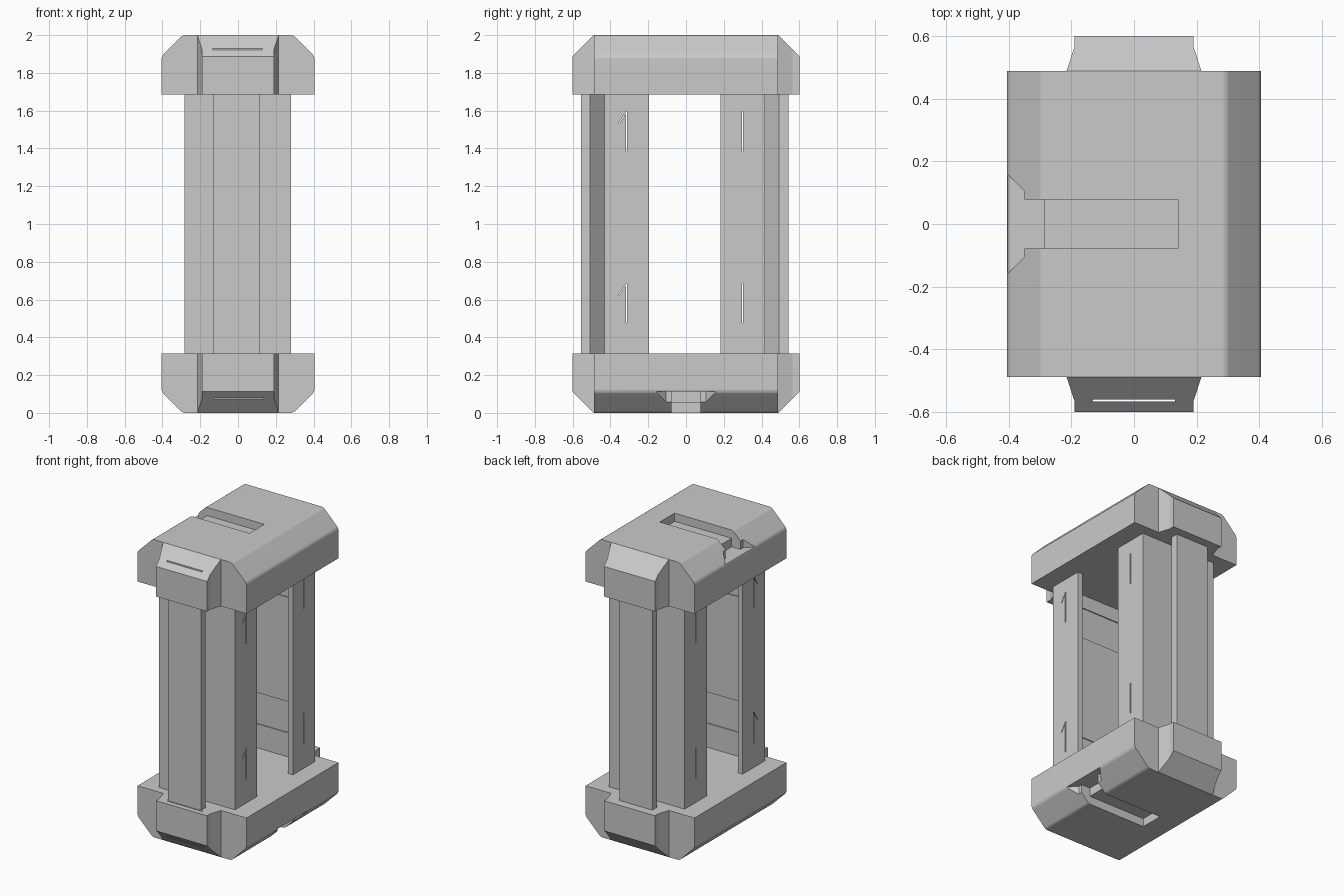
import bpy, bmesh
from math import radians
from mathutils import Matrix, Vector

cube = bpy.data.objects.get("Cube")
if cube:
    bpy.data.objects.remove(cube, do_unlink=True)

GREY = (0.59, 0.59, 0.59, 1)
mat = bpy.data.materials.new("plain_grey")
mat.use_nodes = True
mat.diffuse_color = GREY
mat.node_tree.nodes["Principled BSDF"].inputs["Base Color"].default_value = GREY


def prism(name, points, axis, lo, hi, cuts=(), fillet=0):
    """Extrude an outline along an axis, slice off chamfers given as (point, normal),
    and round the chamfer edges."""
    place = {"x": lambda a, b, h: (h, a, b), "z": lambda a, b, h: (a, b, h)}[axis]
    bm = bmesh.new()
    base = bm.faces.new([bm.verts.new(place(a, b, lo)) for a, b in points])
    grown = bmesh.ops.extrude_face_region(bm, geom=[base])["geom"]
    bmesh.ops.translate(bm, vec=Vector(place(0, 0, hi - lo)),
                        verts=[v for v in grown if isinstance(v, bmesh.types.BMVert)])
    for co, no in cuts:
        cut = bmesh.ops.bisect_plane(bm, geom=bm.verts[:] + bm.edges[:] + bm.faces[:],
                                     plane_co=co, plane_no=no, clear_outer=True)
        edges = [e for e in cut["geom_cut"] if isinstance(e, bmesh.types.BMEdge)]
        bmesh.ops.contextual_create(bm, geom=edges)
    bmesh.ops.recalc_face_normals(bm, faces=bm.faces[:])
    if fillet:
        soft = [e for e in bm.edges if radians(35) < e.calc_face_angle(0) < radians(55)]
        bmesh.ops.bevel(bm, geom=soft, offset=fillet, segments=3, profile=0.5,
                        affect="EDGES")
    mesh = bpy.data.meshes.new(name)
    bm.to_mesh(mesh)
    bm.free()
    mesh.materials.append(mat)
    obj = bpy.data.objects.new(name, mesh)
    bpy.context.collection.objects.link(obj)
    return obj


def box(name, x, y, z):
    return prism(name, [(x[0], y[0]), (x[1], y[0]), (x[1], y[1]), (x[0], y[1])], "z", *z)


def combine(obj, other, operation):
    """Apply a boolean and discard the helper."""
    mod = obj.modifiers.new("boolean", "BOOLEAN")
    mod.operation, mod.solver, mod.object = operation, "EXACT", other
    bpy.context.view_layer.objects.active = obj
    bpy.ops.object.modifier_apply(modifier=mod.name)
    bpy.data.objects.remove(other, do_unlink=True)


def copy_moved(obj, name, matrix, flip=False):
    new = obj.copy()
    new.data = obj.data.copy()
    new.name = name
    new.data.transform(matrix)
    if flip:
        new.data.flip_normals()
    bpy.context.collection.objects.link(new)
    return new


# Top cap: chamfered block with a tapered lug at each end
W, D, L, BASE, TOP, C = 0.405, 0.488, 0.6, 1.686, 2.0, 0.112
FLOOR = TOP - BASE
cap = prism("top_cap", [(-W, -D), (W, -D), (W, D), (-W, D)], "z", BASE, TOP,
            [((s * W, 0, TOP - C), (s, 0, 1)) for s in (-1, 1)], 0.014)
half = [(0.19, -L), (0.19, -0.565), (0.215, -D), (0.215, D), (0.19, 0.565), (0.19, L)]
lug = prism("lug", half + [(-x, y) for x, y in reversed(half)], "z", BASE, TOP,
            [((0, s * L, TOP - C), (0, s, 1)) for s in (-1, 1)])
combine(cap, lug, "UNION")

# Channel in the cap, with a deeper flared mouth, and a strap slit in the front lug
channel = box("channel", (-0.5, 0.14), (-0.078, 0.078), (TOP - 0.055, TOP + 0.1))
combine(cap, channel, "DIFFERENCE")
side = [(-0.285, 0.078), (-0.35, 0.078), (-0.35, 0.105), (-0.45, 0.205)]
mouth = prism("mouth", side + [(x, -y) for x, y in reversed(side)], "z",
              TOP - C, TOP + 0.1)
combine(cap, mouth, "DIFFERENCE")
slit = box("slit", (-0.135, 0.13), (-0.566, -0.56), (BASE - 0.1, TOP + 0.1))
combine(cap, slit, "DIFFERENCE")

# Bottom cap: the same cap turned over about the front axis
bottom = copy_moved(cap, "bottom_cap",
                    Matrix.Translation((0, 0, TOP)) @ Matrix.Rotation(radians(180), 4, "Y"))

# Front pillar: a channel open towards the middle, with a dovetail rail outside
outline = [(-0.283, -0.19), (-0.283, -0.425), (-0.055, -0.425), (-0.13, -0.5),
           (-0.13, -0.55), (0.115, -0.55), (0.115, -0.5), (0.04, -0.425),
           (0.28, -0.425), (0.28, -0.19)]
pillar = prism("front_pillar", outline, "z", FLOOR, BASE)
hollow = box("hollow", (-0.247, 0.244), (-0.385, 0), (FLOOR - 0.1, BASE + 0.1))
combine(pillar, hollow, "DIFFERENCE")

# Shallow strap grooves across the inner wall
STRAPS = [(0.475, 0.685), (1.385, 1.595)]
for span in STRAPS:
    combine(pillar, box("groove", (-0.247, 0.244), (-0.392, -0.3), span), "DIFFERENCE")
back = copy_moved(pillar, "back_pillar", Matrix.Scale(-1, 4, (0, 1, 0)), True)

# Strap slits through the pillar walls, with a slanting nick at the front
for z, t in STRAPS:
    for obj, y in ((pillar, -0.308), (back, 0.307)):
        strip = [(y - 0.003, z), (y + 0.003, z), (y + 0.003, t), (y - 0.003, t)]
        combine(obj, prism("slit", strip, "x", -0.5, 0.5), "DIFFERENCE")
    nick = [(-0.347, t - 0.065), (-0.347, t - 0.057), (-0.31, t), (-0.31, t - 0.008)]
    combine(pillar, prism("nick", nick, "x", -0.5, 0.5), "DIFFERENCE")

# Centre the pillars between the caps
for obj in (pillar, back):
    obj.data.transform(Matrix.Translation((0, -0.007, 0)))

# Smooth the rounded chamfer edges and keep all other edges crisp
for obj in (cap, bottom):
    bpy.ops.object.select_all(action="DESELECT")
    obj.select_set(True)
    bpy.context.view_layer.objects.active = obj
    bpy.ops.object.shade_smooth_by_angle(angle=radians(17))
    obj.modifiers.new("weighted_normals", "WEIGHTED_NORMAL").keep_sharp = True
